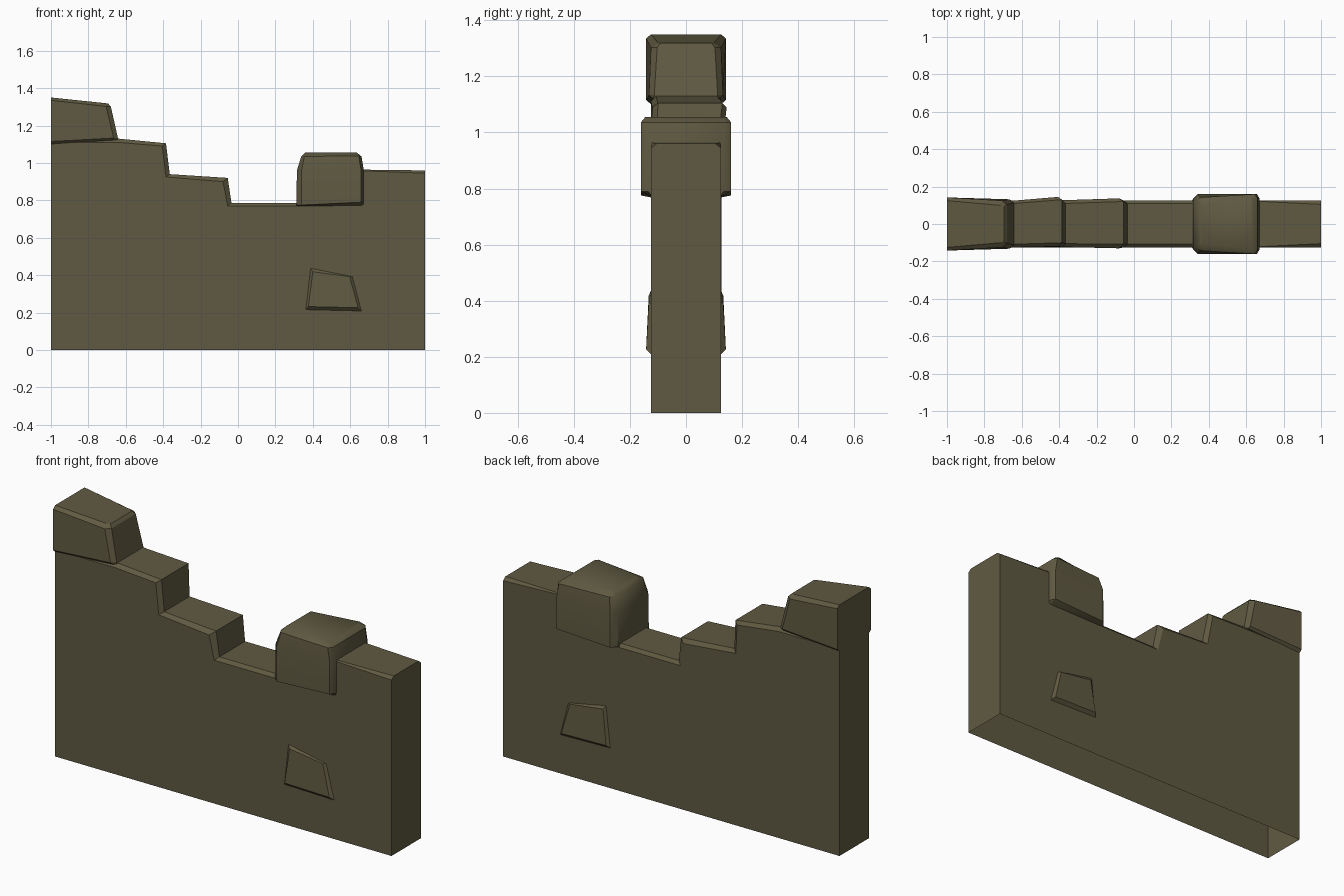
import bpy, bmesh, math

if "Cube" in bpy.data.objects:
    bpy.data.objects.remove(bpy.data.objects["Cube"])

stone = bpy.data.materials.new("olive stone")
stone.diffuse_color = (0.117, 0.102, 0.054, 1)
stone.use_nodes = True
stone.node_tree.nodes["Principled BSDF"].inputs["Base Color"].default_value = stone.diffuse_color


def finish(name, bm, smooth=False):
    bmesh.ops.recalc_face_normals(bm, faces=bm.faces)
    me = bpy.data.meshes.new(name)
    bm.to_mesh(me)
    bm.free()
    me.materials.append(stone)
    ob = bpy.data.objects.new(name, me)
    bpy.context.collection.objects.link(ob)
    if smooth:
        me.shade_smooth()
        me.set_sharp_from_angle(angle=math.radians(38))
    return ob


def loft(name, rings, smooth=False, cap_start=True):
    """Skin a stack of closed rings and cap the ends."""
    bm = bmesh.new()
    vs = [[bm.verts.new(p) for p in r] for r in rings]
    n = len(rings[0])
    for a, b in zip(vs, vs[1:]):
        for i in range(n):
            j = (i + 1) % n
            bm.faces.new((a[i], a[j], b[j], b[i]))
    if cap_start:
        bm.faces.new(vs[0])
    bm.faces.new(vs[-1])
    return finish(name, bm, smooth)


def mirrored(half):
    """Ring from (x, half width, z) points, mirrored across y."""
    return [(x, -y, z) for x, y, z in half] + [(x, y, z) for x, y, z in reversed(half)]


# Wall: stepped top with chamfered edges, open underneath
# face line: x, z, front depth, back depth
P = [(-1, 1.11, .125, .125), (-.64, 1.11, .125, .125), (-.405, 1.09, .12, .145),
     (-.385, .925, .123, .127), (-.08, .90, .13, .137), (-.055, .77, .125, .125),
     (.45, .77, .125, .125), (.5, .955, .125, .125), (.67, .958, .125, .125),
     (1, .945, .125, .125)]
# crest line: x, z, front depth, back depth
Q = [(-1, 1.13, .105, .105), (-.64, 1.13, .108, .11), (-.385, 1.105, .10, .13),
     (-.365, .94, .105, .11), (-.055, .92, .108, .12), (-.035, .787, .108, .11),
     (.46, .787, .108, .11), (.51, .965, .12, .12), (.67, .964, .121, .121),
     (1, .96, .105, .105)]
bm = bmesh.new()
side = {}
for s, k in ((-1, 2), (1, 3)):
    p = [bm.verts.new((v[0], s * v[k], v[1])) for v in P]
    q = [bm.verts.new((v[0], s * v[k], v[1])) for v in Q]
    b = [bm.verts.new((x, s * .125, 0)) for x in (1, -1)]
    bm.faces.new(p + b)
    for i in range(len(p) - 1):
        bm.faces.new((p[i], q[i], q[i + 1], p[i + 1]))
    side[s] = (p, q, b)
(p0, q0, b0), (p1, q1, b1) = side[-1], side[1]
for i in range(len(q0) - 1):
    bm.faces.new((q0[i], q1[i], q1[i + 1], q0[i + 1]))
bm.faces.new((b0[0], b1[0], p1[-1], q1[-1], q0[-1], p0[-1]))
bm.faces.new((b0[1], b1[1], p1[0], q1[0], q0[0], p0[0]))
finish("stepped_wall", bm)

# High capstone at the left end
loft("end_capstone", [mirrored(h) for h in (
    [(-1, .124, 1.10), (-.66, .122, 1.122), (-.64, .11, 1.125)],
    [(-1, .142, 1.115), (-.665, .132, 1.133), (-.642, .113, 1.133)],
    [(-1, .142, 1.335), (-.705, .125, 1.302), (-.68, .103, 1.302)],
    [(-1, .125, 1.35), (-.715, .10, 1.32), (-.695, .092, 1.318)])])

# Rounded merlon block
loft("merlon_block", [mirrored(h) for h in (
    [(.31, .12, .768), (.34, .123, .768), (.66, .123, .772), (.67, .12, .772)],
    [(.312, .13, .775), (.34, .16, .775), (.657, .16, .79), (.672, .135, .79)],
    [(.315, .13, .96), (.34, .16, .96), (.657, .16, .965), (.672, .135, .965)],
    [(.338, .118, 1.035), (.355, .142, 1.035), (.645, .16, 1.037), (.66, .14, 1.035)],
    [(.358, .102, 1.055), (.37, .108, 1.055), (.622, .145, 1.055), (.635, .135, 1.055)])],
    smooth=True)

# Raised stone plates on both faces
base = [(.362, .215), (.387, .437), (.612, .392), (.66, .208)]
top = [(.376, .232, .142), (.40, .418, .133), (.597, .392, .133), (.642, .226, .142)]
for s, name in ((-1, "front_stone"), (1, "back_stone")):
    loft(name, [[(x, s * .1245, z) for x, z in base],
                [(x, s * y, z) for x, z, y in top]], cap_start=False)
